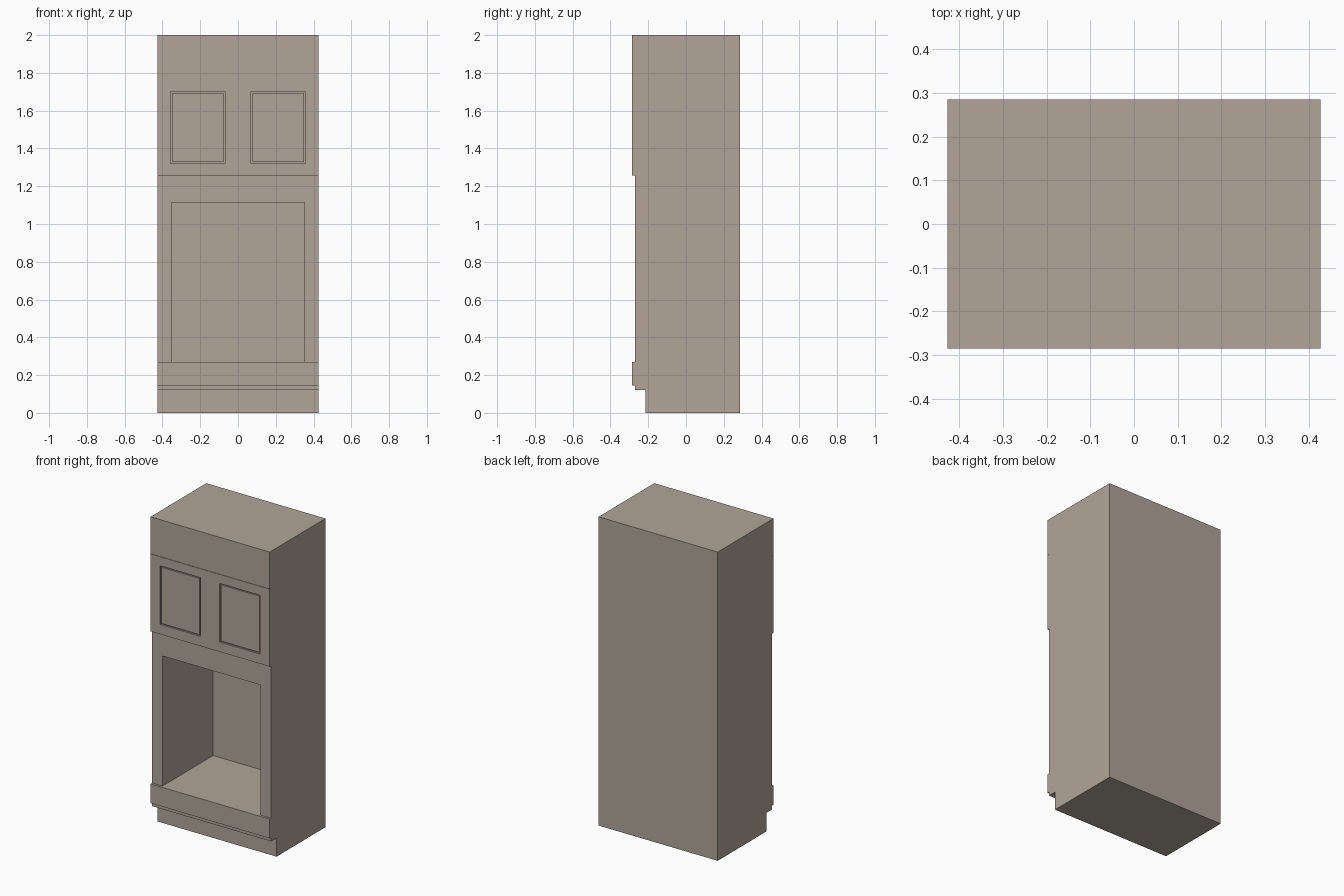
import bpy, bmesh
from mathutils import Vector

if "Cube" in bpy.data.objects:
    bpy.data.objects.remove(bpy.data.objects["Cube"])

W, FRONT, FACE, BACK = 0.427, -0.285, -0.27, 0.285

# Warm taupe paint shared by every part
paint = bpy.data.materials.new("taupe_paint")
paint.diffuse_color = (0.44, 0.375, 0.315, 1)
paint.use_nodes = True
paint.node_tree.nodes["Principled BSDF"].inputs["Base Color"].default_value = paint.diffuse_color


def finish(bm, name):
    bmesh.ops.recalc_face_normals(bm, faces=bm.faces)
    mesh = bpy.data.meshes.new(name)
    bm.to_mesh(mesh)
    bm.free()
    mesh.materials.append(paint)
    obj = bpy.data.objects.new(name, mesh)
    bpy.context.collection.objects.link(obj)
    return obj


def box_bm(x0, x1, y0, y1, z0, z1):
    bm = bmesh.new()
    bmesh.ops.create_cube(bm, size=1)
    for v in bm.verts:
        v.co = Vector((x1 if v.co.x > 0 else x0,
                       y1 if v.co.y > 0 else y0,
                       z1 if v.co.z > 0 else z0))
    bm.normal_update()
    return bm


def box(name, *bounds):
    return finish(box_bm(*bounds), name)


# Carcass: side profile with toe kick, extruded across the width
bm = bmesh.new()
profile = [(BACK, 0), (-0.215, 0), (-0.215, 0.12), (FACE, 0.12), (FACE, 2), (BACK, 2)]
face = bm.faces.new([bm.verts.new((-W, y, z)) for y, z in profile])
ext = bmesh.ops.extrude_face_region(bm, geom=[face])
bmesh.ops.translate(bm, vec=(2 * W, 0, 0),
                    verts=[g for g in ext["geom"] if isinstance(g, bmesh.types.BMVert)])
carcass = finish(bm, "carcass")

# Appliance niche cut into the carcass
cutter = box("niche_cutter", -0.352, 0.352, -0.4, 0.248, 0.27, 1.113)
cutter.hide_render = True
mod = carcass.modifiers.new("niche", 'BOOLEAN')
mod.operation = 'DIFFERENCE'
mod.solver = 'EXACT'
mod.object = cutter
bpy.context.view_layer.objects.active = carcass
bpy.ops.object.modifier_apply(modifier=mod.name)
bpy.data.objects.remove(cutter)

# Drawer front and top fascia (thin shadow gap above the doors)
box("drawer_front", -W, W, FRONT, FACE, 0.145, 0.27)
box("top_fascia", -W, W, FRONT, FACE, 1.761, 2.0)


# Doors with a groove framing a flat centre panel
def door(name, x0, x1):
    bm = box_bm(x0, x1, FRONT, FACE, 1.258, 1.759)
    panel = min(bm.faces, key=lambda f: f.calc_center_median().y)
    cx, cz = (x0 + x1) / 2, 1.511
    # each step: half width, half height, depth behind the door face
    for hx, hz, depth in ((0.145, 0.190, 0), (0.145, 0.190, 0.01),
                          (0.137, 0.182, 0.01), (0.137, 0.182, 0.002)):
        bmesh.ops.inset_individual(bm, faces=[panel], thickness=0.002)
        for v in panel.verts:
            v.co = Vector((cx + (hx if v.co.x > cx else -hx), FRONT + depth,
                           cz + (hz if v.co.z > cz else -hz)))
    finish(bm, name)


door("left_door", -W, 0)
door("right_door", 0, W)
